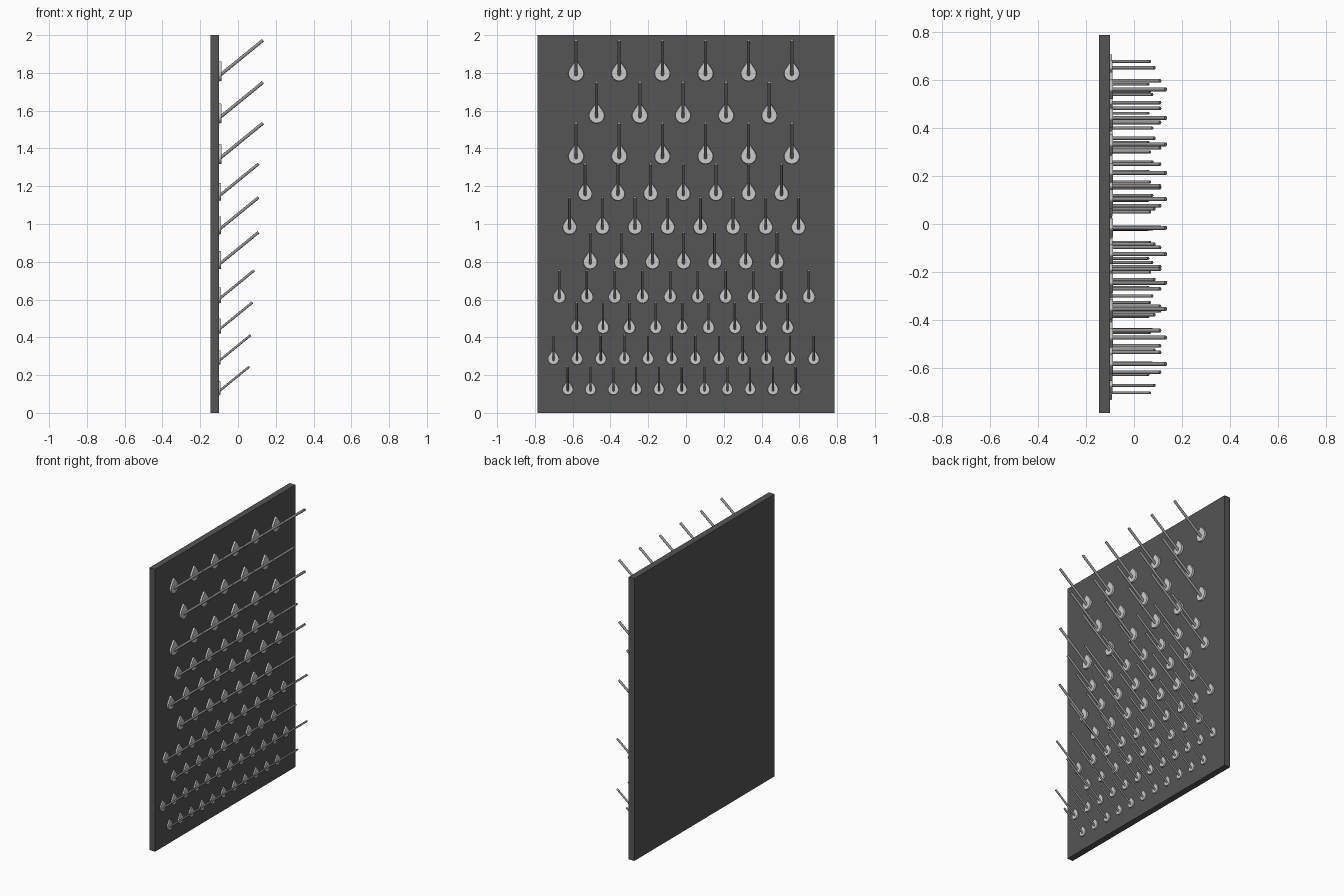
import bpy, bmesh, math
from mathutils import Vector

if "Cube" in bpy.data.objects:
    bpy.data.objects.remove(bpy.data.objects["Cube"])


def material(name, v):
    m = bpy.data.materials.new(name)
    m.diffuse_color = (v, v, v, 1)
    m.use_nodes = True
    m.node_tree.nodes["Principled BSDF"].inputs["Base Color"].default_value = m.diffuse_color
    return m


dark = material("dark_board", 0.09)
steel = material("steel_pin", 0.3)

# Backing board
bpy.ops.mesh.primitive_cube_add(size=1, location=(-0.1225, 0, 1))
board = bpy.context.object
board.name = "backing_board"
board.dimensions = (0.045, 1.57, 2)
bpy.ops.object.transform_apply(location=False, rotation=False, scale=True)
board.data.materials.append(dark)


def plate_mesh():
    # Teardrop plate: round bottom, sides tangent to a small round top; origin at its bottom
    R, r, zc, zt = 0.042, 0.012, 0.042, 0.095
    a = math.asin((R - r) / (zt - zc))
    pts = []
    for rad, z, lo, hi, n in ((R, zc, -math.pi - a, a, 18), (r, zt, a, math.pi - a, 6)):
        for i in range(n + 1):
            t = lo + (hi - lo) * i / n
            pts.append((rad * math.cos(t), z + rad * math.sin(t)))
    bm = bmesh.new()
    back = [bm.verts.new((-0.002, y, z)) for y, z in pts]
    front = [bm.verts.new((0.012, y * 0.95, 0.05 + (z - 0.05) * 0.95)) for y, z in pts]
    bm.faces.new(front)
    bm.faces.new(back[::-1])
    for i in range(len(pts)):
        j = (i + 1) % len(pts)
        bm.faces.new((back[i], back[j], front[j], front[i]))
    bmesh.ops.recalc_face_normals(bm, faces=bm.faces)
    me = bpy.data.meshes.new("teardrop_plate")
    bm.to_mesh(me)
    bm.free()
    return me


def pin_mesh():
    # Slanted round pin, rising outward from the plate
    a, b = Vector((-0.002, 0, 0.027)), Vector((0.232, 0, 0.218))
    d = b - a
    bm = bmesh.new()
    bmesh.ops.create_cone(bm, cap_ends=True, segments=14, radius1=0.0085,
                          radius2=0.0085, depth=d.length)
    rot = d.to_track_quat('Z', 'Y').to_matrix()
    bmesh.ops.rotate(bm, verts=bm.verts, matrix=rot)
    bmesh.ops.translate(bm, verts=bm.verts, vec=(a + b) / 2)
    for f in bm.faces:
        f.smooth = len(f.verts) == 4
    for e in bm.edges:
        if any(len(f.verts) > 4 for f in e.link_faces):
            e.smooth = False
    me = bpy.data.meshes.new("slanted_pin")
    bm.to_mesh(me)
    bm.free()
    me.materials.append(steel)
    return me


plate, pin = plate_mesh(), pin_mesh()

# Rows: (count, first y, last y, tip height, size)
rows = [
    (6, -0.582, 0.560, 1.980, 1.00),
    (5, -0.473, 0.441, 1.757, 1.00),
    (6, -0.582, 0.560, 1.541, 1.00),
    (7, -0.534, 0.505, 1.325, 0.90),
    (8, -0.616, 0.595, 1.147, 0.90),
    (7, -0.507, 0.481, 0.963, 0.90),
    (10, -0.671, 0.650, 0.760, 0.80),
    (9, -0.579, 0.538, 0.590, 0.76),
    (12, -0.702, 0.676, 0.417, 0.72),
    (11, -0.626, 0.581, 0.250, 0.69),
]
for k, (n, y0, y1, tip, s) in enumerate(rows):
    for i in range(n):
        y = y0 + (y1 - y0) * i / (n - 1)
        for name, me in (("plate", plate), ("pin", pin)):
            ob = bpy.data.objects.new(f"{name}_row{k + 1}_{i + 1}", me)
            ob.location = (-0.1, y, tip - 0.225 * s)
            ob.scale = (s, s, s)
            bpy.context.collection.objects.link(ob)
